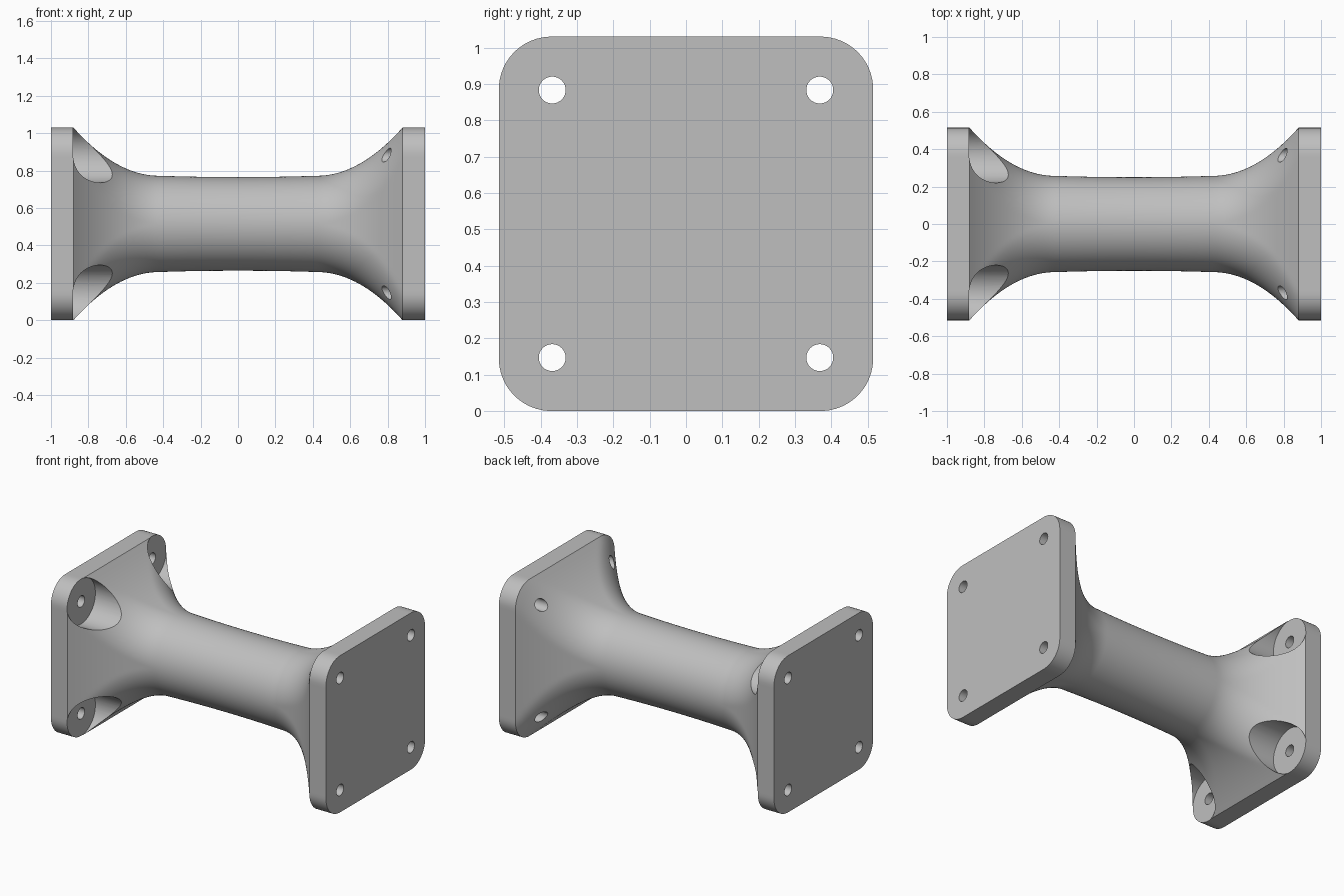
import bpy, bmesh, math
from mathutils import Matrix

HALF = 0.515        # half width of the square flanges, also the axis height
FLANGE_X = 0.88     # inner face of each flange
BLEND_X = 0.42      # where the flare starts
CORNER = 0.145      # flange corner radius
HOLE_POS = 0.368
SIDES = 240

cube = bpy.data.objects.get("Cube")
if cube:
    bpy.data.objects.remove(cube, do_unlink=True)

grey = bpy.data.materials.new("plain_grey")
grey.use_nodes = True
colour = (0.52, 0.52, 0.52, 1)
grey.diffuse_color = colour
grey.node_tree.nodes["Principled BSDF"].inputs["Base Color"].default_value = colour


def make_object(name, bm):
    bmesh.ops.recalc_face_normals(bm, faces=bm.faces)
    mesh = bpy.data.meshes.new(name)
    bm.to_mesh(mesh)
    bm.free()
    mesh.materials.append(grey)
    obj = bpy.data.objects.new(name, mesh)
    bpy.context.collection.objects.link(obj)
    return obj


def rounded_square(angle, half, radius):
    """Distance from the centre to a rounded square's outline."""
    a = angle % (math.pi / 2)
    a = min(a, math.pi / 2 - a)
    c = half - radius
    if half * math.tan(a) <= c:
        return half / math.cos(a)
    p = c * (math.cos(a) + math.sin(a))
    return p + math.sqrt(max(0, radius ** 2 - 2 * c ** 2 + p ** 2))


def section(x):
    """Half width and corner radius of the body at x."""
    d = abs(x)
    if d >= FLANGE_X:
        return HALF, CORNER
    if d <= BLEND_X:
        h = 0.25 + 0.007 * (d / BLEND_X) ** 2
        return h, h
    t = (d - BLEND_X) / (FLANGE_X - BLEND_X)
    h = 0.257 + (HALF - 0.257) * t ** 2
    return h, h * (1 - (1 - CORNER / HALF) * t ** 1.6)


# Body: round column flaring into a square flange at each end
flare = [BLEND_X + (FLANGE_X - BLEND_X) * i / 20 for i in range(21)]
right_half = [0.14, 0.28] + flare + [1.0]
stations = [-x for x in reversed(right_half)] + [0] + right_half

bm = bmesh.new()
rings = []
for x in stations:
    half, radius = section(x)
    ring = []
    for i in range(SIDES):
        a = math.tau * i / SIDES
        rho = rounded_square(a, half, radius)
        ring.append(bm.verts.new((x, rho * math.cos(a), HALF + rho * math.sin(a))))
    rings.append(ring)
for lower, upper in zip(rings, rings[1:]):
    for i in range(SIDES):
        j = (i + 1) % SIDES
        bm.faces.new((lower[i], lower[j], upper[j], upper[i]))
bm.faces.new(rings[0])
bm.faces.new(rings[-1])
body = make_object("flanged_column", bm)


def bolt_cutters(name, spans, radius, segments):
    """Four cylinders along x at the bolt positions, for each x span."""
    bm = bmesh.new()
    for x0, x1 in spans:
        for sy in (-1, 1):
            for sz in (-1, 1):
                place = Matrix.Translation(((x0 + x1) / 2, sy * HOLE_POS, HALF + sz * HOLE_POS))
                bmesh.ops.create_cone(
                    bm, cap_ends=True, segments=segments, radius1=radius, radius2=radius,
                    depth=x1 - x0, matrix=place @ Matrix.Rotation(math.pi / 2, 4, 'Y'))
    obj = make_object(name, bm)
    obj.hide_render = True
    return obj


# Bolt holes at both ends, bolt head pockets at the right-hand (-x) end
cutters = [
    bolt_cutters("pocket_cutter", [(-0.883, -0.4)], 0.148, 64),
    bolt_cutters("hole_cutter", [(-1.1, -0.6), (0.6, 1.1)], 0.037, 32),
]
bpy.ops.object.select_all(action='DESELECT')
body.select_set(True)
bpy.context.view_layer.objects.active = body
for cutter in cutters:
    mod = body.modifiers.new(cutter.name, 'BOOLEAN')
    mod.operation = 'DIFFERENCE'
    mod.solver = 'EXACT'
    mod.object = cutter
    bpy.ops.object.modifier_apply(modifier=mod.name)
    bpy.data.objects.remove(cutter, do_unlink=True)

bpy.ops.object.shade_smooth_by_angle(angle=math.radians(30))
